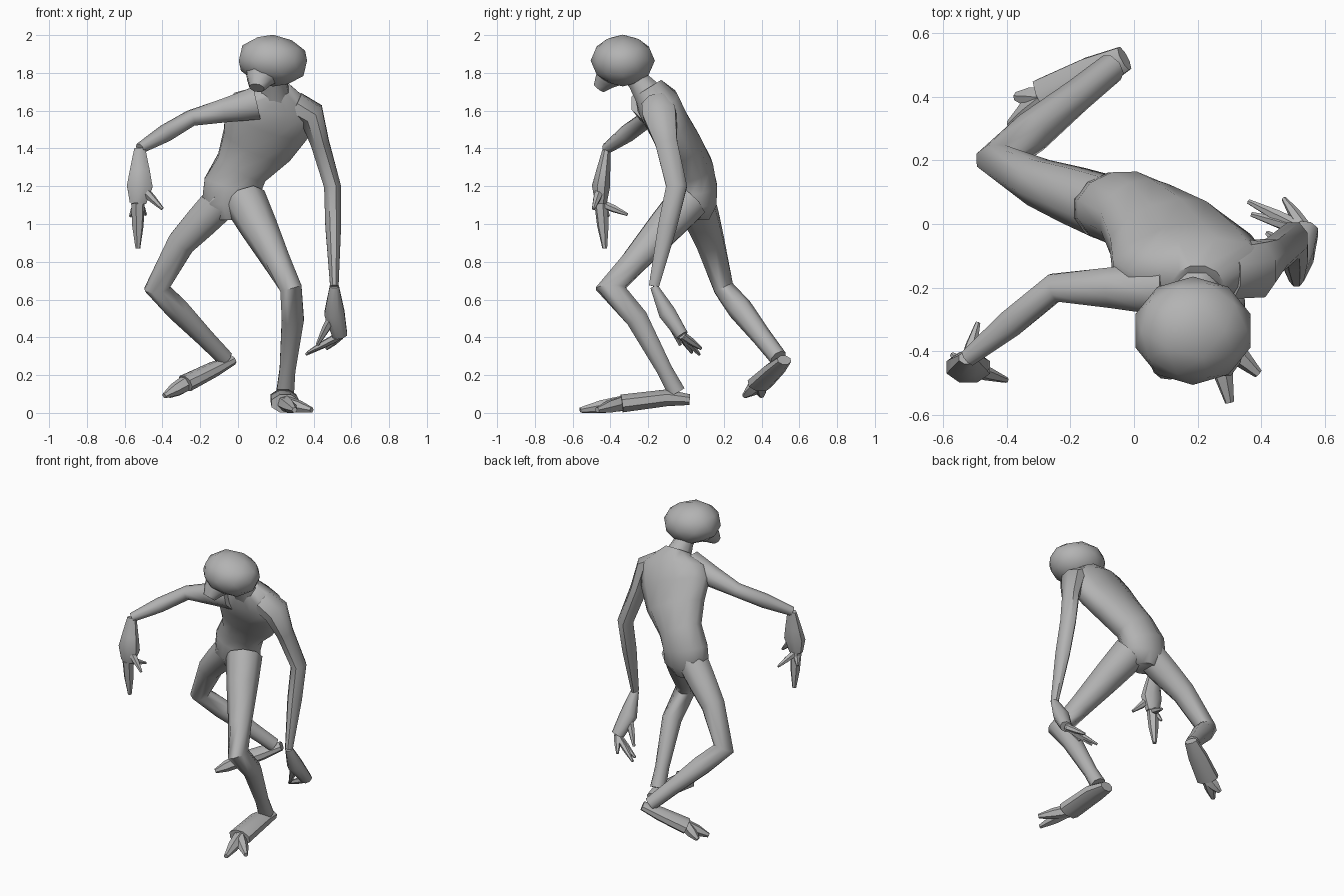
import bpy
import bmesh
from math import cos, sin, pi, radians
from mathutils import Vector

cube = bpy.data.objects.get("Cube")
if cube:
    bpy.data.objects.remove(cube, do_unlink=True)

# One grey skin for the whole body
skin = bpy.data.materials.new("grey_skin")
skin.use_nodes = True
colour = (.45, .45, .45, 1)
skin.diffuse_color = colour
skin.node_tree.nodes["Principled BSDF"].inputs["Base Color"].default_value = colour

SIDE = Vector((1, 0, 0))
BACK = Vector((0, 1, 0))
UP = Vector((0, 0, 1))


def at(x, y, z):
    return Vector((x, y, z))


def finish(name, bm):
    """Turn a bmesh into a smooth-shaded object with the skin material."""
    bmesh.ops.recalc_face_normals(bm, faces=bm.faces[:])
    mesh = bpy.data.meshes.new(name)
    bm.to_mesh(mesh)
    bm.free()
    mesh.materials.append(skin)
    obj = bpy.data.objects.new(name, mesh)
    bpy.context.collection.objects.link(obj)
    bpy.ops.object.select_all(action='DESELECT')
    obj.select_set(True)
    bpy.context.view_layer.objects.active = obj
    bpy.ops.object.shade_smooth_by_angle(angle=radians(50))


def loft(name, path, widths, ref=SIDE, flat=1, thickest=1, sides=8):
    """Skin oval rings along a path, mitred at the bends.

    Widths run along ref; depth is width times flat, up to thickest."""
    bm = bmesh.new()
    rings = []
    for i, (point, width) in enumerate(zip(path, widths)):
        arriving = (point - path[i - 1]).normalized() if i else None
        leaving = (path[i + 1] - point).normalized() if point is not path[-1] else arriving
        along = (leaving + (arriving or leaving)).normalized()
        across = (ref - along * ref.dot(along)).normalized()
        deep = along.cross(across)
        depth = min(width * flat, thickest) / along.dot(leaving)
        ring = []
        for k in range(sides):
            turn = 2 * pi * (k + .5) / sides
            offset = across * cos(turn) * width + deep * sin(turn) * depth
            ring.append(bm.verts.new(point + offset * 1.05))
        rings.append(ring)
    for low, high in zip(rings, rings[1:]):
        for k in range(sides):
            n = (k + 1) % sides
            bm.faces.new((low[k], low[n], high[n], high[k]))
    bm.faces.new(rings[0][::-1])
    bm.faces.new(rings[-1])
    finish(name, bm)


def digits(owner, root, thick, tips):
    """Fan of tapering fingers or toes, from one root to named tips."""
    for name, tip in tips.items():
        middle = root.lerp(tip, .5)
        ref = (tip - root).orthogonal()
        loft(f"{owner}_{name}", [root, middle, tip],
             [thick, thick * .85, thick * .35], ref, sides=6)


# Torso leaning forward and to the left
loft("torso", [
    at(-.04, .05, 1.02),
    at(-.04, .05, 1.1),
    at(-.03, .05, 1.2),
    at(.02, .03, 1.3),
    at(.1, -.03, 1.42),
    at(.15, -.1, 1.54),
    at(.2, -.15, 1.64),
    at(.2, -.2, 1.72),
], widths=[.07, .15, .15, .14, .19, .23, .22, .08], thickest=.11, sides=12)

# Neck, head and narrow muzzle
nape = at(.2, -.17, 1.65)
skull = at(.185, -.335, 1.865)
loft("neck", [nape, nape.lerp(skull, .5), skull], widths=[.09, .06, .06])

bm = bmesh.new()
bmesh.ops.create_icosphere(bm, subdivisions=2, radius=1)
for v in bm.verts:
    x, y, z = v.co
    droop = .02 * x * abs(z)
    v.co = skull + at(.19 * x, .17 * y, .137 * z - droop)
finish("head", bm)
loft("muzzle", [at(.14, -.37, 1.82), at(.11, -.43, 1.76), at(.1, -.46, 1.72)],
     widths=[.11, .065, .04], flat=.85)

# Left arm hanging down
collar = at(.3, -.15, 1.63)
shoulder = at(.39, -.14, 1.58)
elbow = at(.5, -.05, 1.2)
wrist = at(.51, -.17, .67)
loft("left_arm",
     [collar, shoulder, shoulder.lerp(elbow, .4), elbow, elbow.lerp(wrist, .4), wrist],
     widths=[.07, .07, .05, .046, .043, .023], flat=1.2)
palm = at(.51, -.1, .53)
knuckles = at(.54, -.02, .41)
loft("left_hand", [wrist, palm, knuckles], widths=[.025, .055, .04], flat=.85)
digits("left", knuckles, .022, {
    "index_finger": at(.37, .03, .32),
    "long_finger": at(.36, .07, .31),
    "little_finger": at(.47, .08, .34),
})
digits("left", palm, .025, {"thumb": at(.42, -.03, .36)})

# Right arm reaching out sideways, hand dropped
shoulder = at(.1, -.2, 1.64)
elbow = at(-.25, -.2, 1.56)
wrist = at(-.52, -.42, 1.4)
loft("right_arm",
     [shoulder, shoulder.lerp(elbow, .5), elbow, elbow.lerp(wrist, .5), wrist],
     widths=[.09, .065, .043, .045, .028], ref=UP)
palm = at(-.52, -.45, 1.2)
knuckles = at(-.53, -.45, 1.11)
loft("right_hand", [wrist, wrist.lerp(palm, .6), palm, knuckles],
     widths=[.03, .055, .07, .045], flat=.7)
digits("right", knuckles, .035, {"long_finger": at(-.53, -.43, .87)})
digits("right", knuckles, .022, {
    "outer_finger": at(-.57, -.41, 1.04),
    "inner_finger": at(-.49, -.31, 1.05),
})
digits("right", palm, .025, {"thumb": at(-.4, -.49, 1.08)})

# Left leg stepping forward
hip = at(.04, .01, 1.12)
knee = at(.28, -.4, .66)
calf = at(.29, -.26, .5)
ankle = at(.25, -.05, .11)
loft("left_leg",
     [hip, hip.lerp(knee, .3), hip.lerp(knee, .7), knee, calf, calf.lerp(ankle, .7), ankle],
     widths=[.11, .095, .07, .06, .06, .043, .048])
heel = at(.24, .02, .07)
ball = at(.25, -.34, .05)
loft("left_foot", [heel, at(.24, -.1, .08), ball], widths=[.045, .07, .075], flat=.65)
digits("left", ball, .04, {
    "big_toe": at(.3, -.56, .015),
    "outer_toe": at(.39, -.47, .015),
})

# Right leg trailing behind
hip = at(-.08, .05, 1.13)
thigh = at(-.3, .13, .9)
knee = at(-.43, .2, .66)
ankle = at(-.07, .49, .29)
loft("right_leg",
     [hip, hip.lerp(thigh, .5), thigh, knee, knee.lerp(ankle, .3), knee.lerp(ankle, .7), ankle],
     widths=[.1, .09, .075, .055, .063, .05, .045], ref=BACK)
heel = at(-.03, .52, .28)
ball = at(-.28, .39, .155)
loft("right_foot", [heel, heel.lerp(ball, .4), ball],
     widths=[.04, .06, .07], ref=(ball - heel).cross(UP).normalized(), flat=.65)
digits("right", ball, .04, {
    "big_toe": at(-.39, .31, .09),
    "outer_toe": at(-.37, .4, .09),
})
